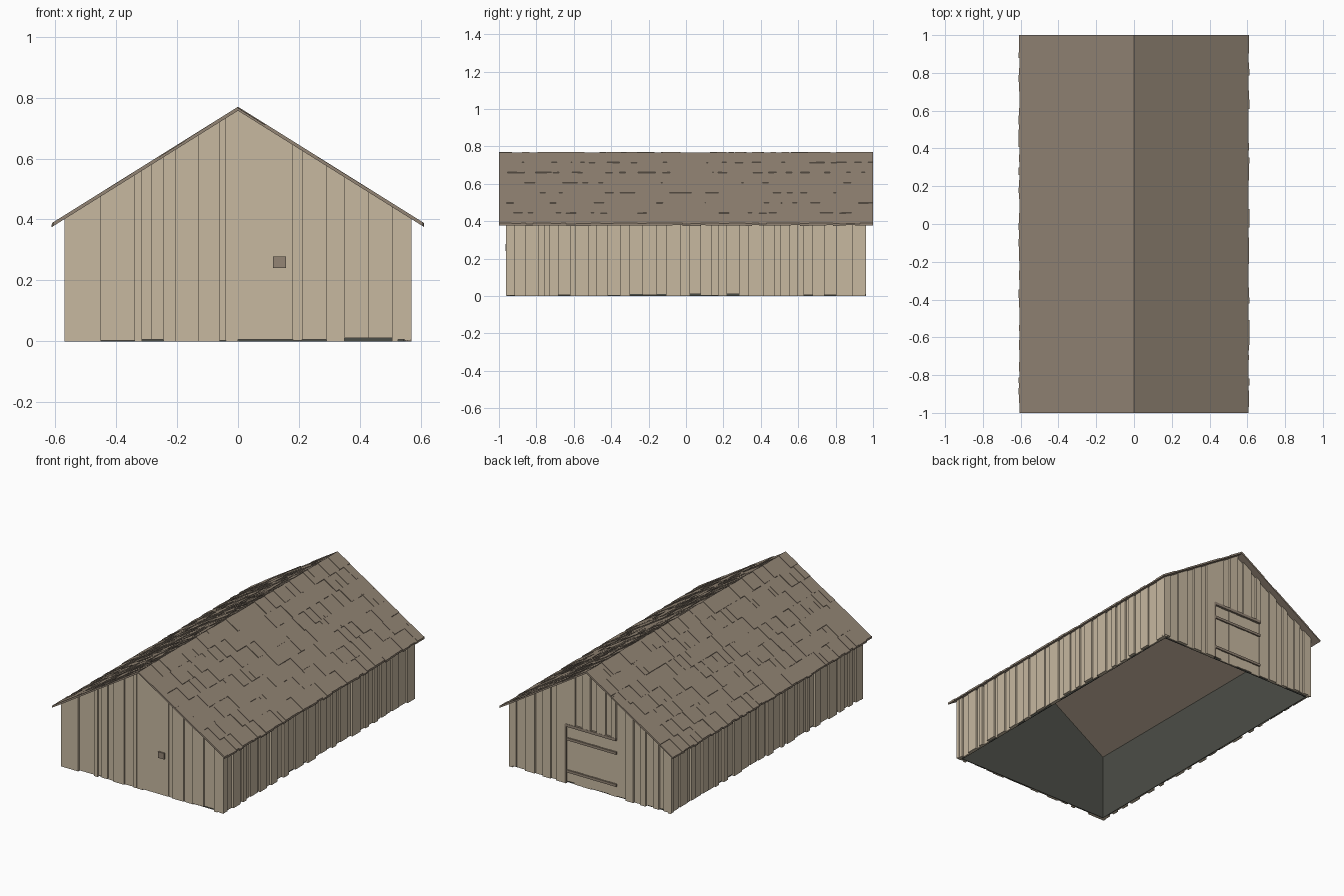
import bpy, bmesh, random
from mathutils import Vector

random.seed(7)
if "Cube" in bpy.data.objects:
    bpy.data.objects.remove(bpy.data.objects["Cube"], do_unlink=True)


def srgb(r, g, b):
    def lin(c):
        c /= 255
        return c / 12.92 if c < 0.04 else ((c + 0.055) / 1.055) ** 2.4
    return (lin(r), lin(g), lin(b), 1)


def material(name, colour):
    m = bpy.data.materials.new(name)
    m.use_nodes = True
    m.diffuse_color = colour
    m.node_tree.nodes["Principled BSDF"].inputs["Base Color"].default_value = colour
    return m


TAN = material("pale wood", srgb(199, 184, 160))
BROWN = material("brown wood", srgb(147, 133, 117))
DARK = material("dark lining", srgb(75, 77, 71))

HALF_X, HALF_Y = 0.57, 0.962      # wall faces
EAVE_X, RIDGE_Z, SLOPE = 0.605, 0.77, 0.625
ROOF_T = 0.013


def under_roof(x):
    return RIDGE_Z - ROOF_T - SLOPE * abs(x)


def finish(bm, name, mat):
    bmesh.ops.recalc_face_normals(bm, faces=bm.faces)
    me = bpy.data.meshes.new(name)
    bm.to_mesh(me)
    bm.free()
    me.materials.append(mat)
    ob = bpy.data.objects.new(name, me)
    bpy.context.collection.objects.link(ob)
    return ob


def prism(bm, outline, shift):
    """Extrude a planar outline by a vector."""
    base = [bm.verts.new(p) for p in outline]
    top = [bm.verts.new(Vector(p) + Vector(shift)) for p in outline]
    bm.faces.new(base)
    bm.faces.new(top)
    n = len(base)
    for i in range(n):
        j = (i + 1) % n
        bm.faces.new((base[i], base[j], top[j], top[i]))


def random_cuts(a, b, low, high):
    cuts = [a]
    while cuts[-1] < b - high:
        cuts.append(cuts[-1] + random.uniform(low, high))
    return cuts + [b]


def ragged():
    return random.choice((0, 0, 0, 0.003, 0.006, 0.01))


def gable_plank(bm, x0, x1, z0, side, inner, outer, top=None):
    """Upright board on an end wall, cut to the roof line."""
    t0, t1 = (top, top) if top else (under_roof(x0), under_roof(x1))
    y = side * inner
    prism(bm, [(x0, y, z0), (x1, y, z0), (x1, y, t1), (x0, y, t0)],
          (0, side * (outer - inner), 0))


def block(name, lo, hi, mat):
    bm = bmesh.new()
    prism(bm, [(lo[0], lo[1], lo[2]), (hi[0], lo[1], lo[2]),
               (hi[0], hi[1], lo[2]), (lo[0], hi[1], lo[2])], (0, 0, hi[2] - lo[2]))
    return finish(bm, name, mat)


# Dark inner lining, open at the bottom
bm = bmesh.new()
IN_X, IN_Y = HALF_X - 0.025, HALF_Y - 0.025
for s in (-1, 1):
    prism(bm, [(-IN_X, s * IN_Y, 0), (IN_X, s * IN_Y, 0), (IN_X, s * IN_Y, under_roof(IN_X)),
               (0, s * IN_Y, under_roof(0)), (-IN_X, s * IN_Y, under_roof(IN_X))],
          (0, s * 0.005, 0))
    prism(bm, [(s * IN_X, -IN_Y, 0), (s * IN_X, IN_Y, 0),
               (s * IN_X, IN_Y, under_roof(IN_X)), (s * IN_X, -IN_Y, under_roof(IN_X))],
          (s * 0.005, 0, 0))
finish(bm, "inner_lining", DARK)

# Front wall boards, with a wide flush door in the middle
cuts = [-HALF_X, -.45, -.34, -.315, -.285, -.245, -.205, -.13, -.06, -.04, 0,
        .18, .21, .29, .35, .43, .505, .525, HALF_X]
bm = bmesh.new()
for i, (a, b) in enumerate(zip(cuts, cuts[1:])):
    proud = HALF_Y - (0.013 if i % 2 else random.uniform(0, 0.004))
    if a in (-.04, 0):
        proud = HALF_Y - 0.006
    if b == HALF_X:
        proud = HALF_Y
    gable_plank(bm, a, b, ragged(), -1, IN_Y + 0.002, proud)
finish(bm, "front_wall", TAN)
block("door_latch", (.115, -HALF_Y - 0.004, .24), (.157, -HALF_Y + 0.008, .278), BROWN)

# Back wall boards around the large door opening
DOOR_X, DOOR_Z = 0.178, 0.375
bm = bmesh.new()
for a, b, z0 in ((-HALF_X, -DOOR_X, 0), (-DOOR_X, 0, DOOR_Z),
                 (0, DOOR_X, DOOR_Z), (DOOR_X, HALF_X, 0)):
    for i, (p, q) in enumerate(zip(*(lambda c: (c, c[1:]))(random_cuts(a, b, .03, .075)))):
        deep = 0.013 if i % 2 else random.uniform(0, 0.003)
        gable_plank(bm, p, q, z0 or ragged(), 1, IN_Y + 0.002, HALF_Y - deep)
finish(bm, "back_wall", TAN)

# Back door: boards, rails, post and lintel
bm = bmesh.new()
for i in range(6):
    w = DOOR_X / 3
    gable_plank(bm, -DOOR_X + i * w, -DOOR_X + (i + 1) * w, ragged(), 1,
                IN_Y + 0.002, IN_Y + 0.01 + 0.002 * (i % 2), DOOR_Z)
finish(bm, "back_door", TAN)
for name, z in (("lower_rail", .068), ("middle_rail", .272)):
    block("back_door_" + name, (-DOOR_X, IN_Y, z), (DOOR_X, HALF_Y - 0.005, z + .016), BROWN)
block("back_door_lintel", (-DOOR_X, IN_Y, .36), (DOOR_X, HALF_Y, .378), BROWN)
block("back_door_post", (DOOR_X - .008, IN_Y, 0), (DOOR_X + .002, HALF_Y, .375), BROWN)

# Long side walls
for s, label in ((1, "left"), (-1, "right")):
    bm = bmesh.new()
    cuts = random_cuts(-HALF_Y + 0.002, HALF_Y - 0.002, .025, .085)
    for i, (a, b) in enumerate(zip(cuts, cuts[1:])):
        outer = HALF_X - (0.013 if i % 2 and b < cuts[-1] else random.uniform(0, 0.003))
        z0, x = ragged(), s * (IN_X + 0.002)
        prism(bm, [(x, a, z0), (x, b, z0), (x, b, under_roof(outer)), (x, a, under_roof(outer))],
              (s * (outer - IN_X - 0.002), 0, 0))
    finish(bm, label + "_wall", TAN)

# Roof: a plain slab per slope, covered in rows of narrow uneven shakes
ROWS = 7
for s, label in ((1, "left"), (-1, "right")):
    bm = bmesh.new()

    def on_slope(x, y, drop):
        return (s * x, y, RIDGE_Z - SLOPE * x - drop)

    prism(bm, [on_slope(0, -1, ROOF_T), on_slope(EAVE_X, -1, ROOF_T),
               on_slope(EAVE_X, -1, 0.005), on_slope(0, -1, 0.005)], (0, 2, 0))
    finish(bm, label + "_roof_slab", BROWN)
    bm = bmesh.new()
    for r in range(ROWS):
        x0, x1 = EAVE_X * r / ROWS, EAVE_X * (r + 1) / ROWS
        cuts = random_cuts(-1, 1, .025, .055)
        for a, b in zip(cuts, cuts[1:]):
            drop = random.choice((0, 0, 0.001, 0.003, 0.004))
            end = x1 + (random.uniform(0, 0.007) if r == ROWS - 1 else 0)
            base = 0.009 if r < ROWS - 1 else ROOF_T
            prism(bm, [on_slope(x0, a, base), on_slope(end, a, base),
                       on_slope(end, a, drop), on_slope(x0, a, drop)], (0, b - a, 0))
    finish(bm, label + "_roof_shakes", BROWN)
